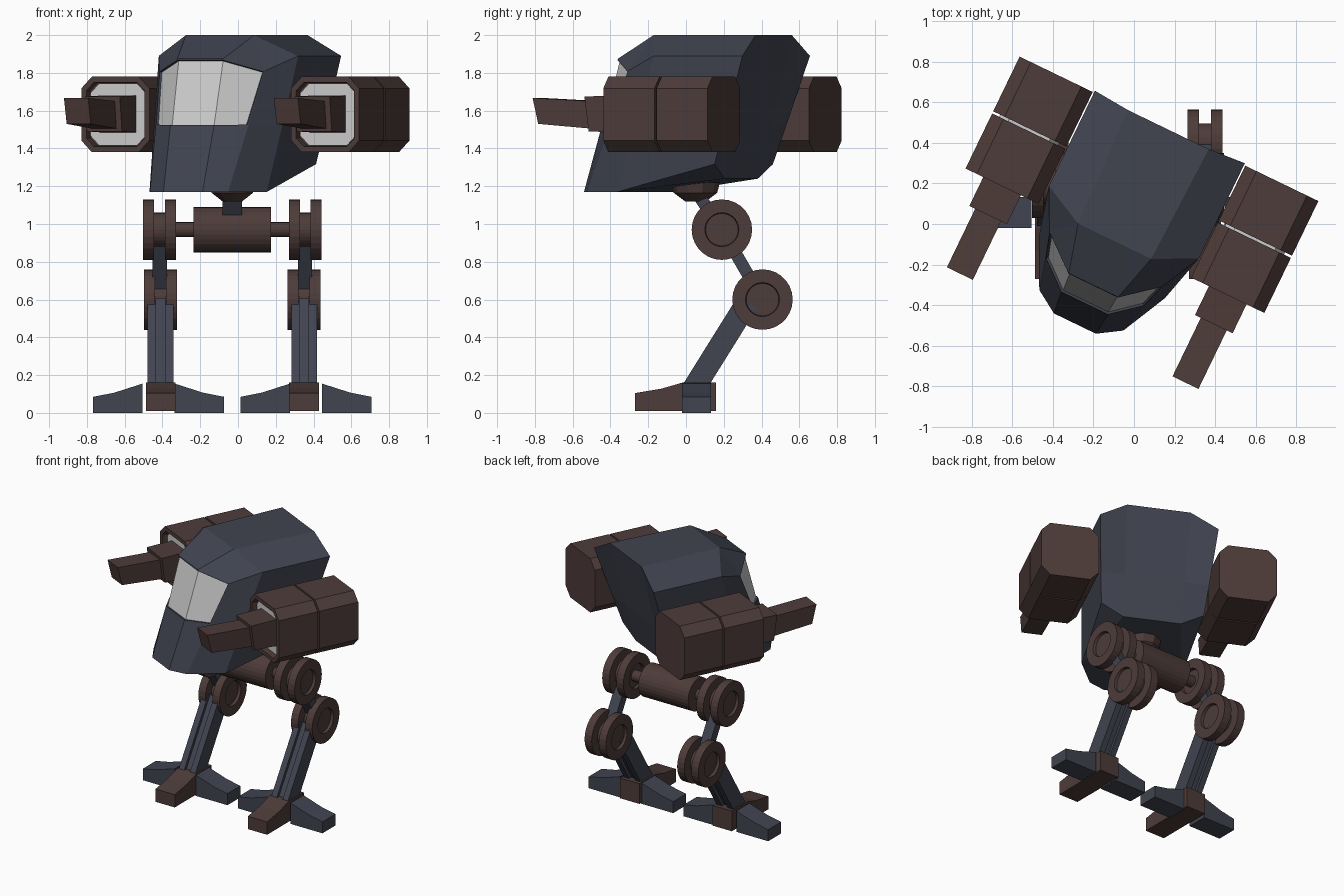
import bpy, bmesh, math
from mathutils import Matrix, Vector

if "Cube" in bpy.data.objects:
    bpy.data.objects.remove(bpy.data.objects["Cube"])


def material(name, rgb):
    m = bpy.data.materials.new(name)
    m.diffuse_color = (*rgb, 1)
    m.use_nodes = True
    m.node_tree.nodes["Principled BSDF"].inputs["Base Color"].default_value = m.diffuse_color
    return m


BLUE = material("blue_steel", (0.052, 0.058, 0.08))
BROWN = material("brown_metal", (0.075, 0.045, 0.041))
CX = -0.03                                    # centre line of the legs
UPPER = Matrix.Translation((CX, 0.05, 0)) @ Matrix.Rotation(math.radians(-25.8), 4, 'Z')
LOWER = Matrix.Translation((CX, 0, 0))


def finish(name, bm, mat, matrix):
    bmesh.ops.recalc_face_normals(bm, faces=bm.faces)
    bm.transform(matrix)
    me = bpy.data.meshes.new(name)
    bm.to_mesh(me)
    bm.free()
    ob = bpy.data.objects.new(name, me)
    bpy.context.collection.objects.link(ob)
    if mat:
        me.materials.append(mat)
    return ob


def prism(name, pts, lo, hi, axis, mat, matrix=LOWER, recess=None):
    """Extrude a 2D profile along x (points are y,z) or y (points are x,z).
    recess = (ends, rim, depth) sinks the middle of the chosen end caps."""
    bm = bmesh.new()
    place = (lambda p, t: (t, *p)) if axis == 'x' else (lambda p, t: (p[0], t, p[1]))
    a = [bm.verts.new(place(p, lo)) for p in pts]
    b = [bm.verts.new(place(p, hi)) for p in pts]
    caps = [bm.faces.new(a), bm.faces.new(b)]
    n = len(pts)
    for i in range(n):
        j = (i + 1) % n
        bm.faces.new((a[i], a[j], b[j], b[i]))
    bmesh.ops.recalc_face_normals(bm, faces=bm.faces)
    if recess:
        ends, rim, depth = recess
        for e in ends:
            bmesh.ops.inset_individual(bm, faces=[caps[e]], thickness=rim)
            bmesh.ops.inset_individual(bm, faces=[caps[e]], thickness=0.004, depth=-depth)
    return finish(name, bm, mat, matrix)


def circle(cy, cz, r, n=28):
    return [(cy + r * math.cos(2 * math.pi * i / n), cz + r * math.sin(2 * math.pi * i / n))
            for i in range(n)]


def rect(a0, a1, z0, z1):
    return [(a0, z0), (a1, z0), (a1, z1), (a0, z1)]


def bar(p, q, thick):
    p, q = Vector(p), Vector(q)
    d = (q - p).normalized() * thick / 2
    s = Vector((-d.y, d.x))
    return [tuple(p + s), tuple(q + s), tuple(q - s), tuple(p - s)]


def octagon(cx, cz, h, c):
    k = h - c
    return [(cx + x, cz + z) for x, z in ((-k, -h), (k, -h), (h, -k), (h, k),
                                          (k, h), (-k, h), (-h, k), (-h, -k))]


# Torso: half rings from top to bottom, each front centre to back centre
rings = [
    [(.2, -.15, 2), (.2, -.15, 2), (.2, -.15, 2), (.22, .46, 2), (.22, .46, 2)],
    [(.135, -.39, 1.875), (.31, -.247, 1.81), (.41, -.046, 1.89), (.41, .475, 1.89), (.22, .46, 2)],
    [(.128, -.49, 1.515), (.272, -.37, 1.52), (.377, -.173, 1.52), (.376, .352, 1.52), (.207, .348, 1.52)],
    [(.115, -.6, 1.17), (.23, -.527, 1.17), (.345, -.294, 1.17), (.355, .284, 1.317), (.2, .27, 1.24)],
]
bm = bmesh.new()
cache = {}


def vert(p):
    if p not in cache:
        cache[p] = bm.verts.new(p)
    return cache[p]


def face(*pts):
    vs = list(dict.fromkeys(vert(p) for p in pts))
    return bm.faces.new(vs) if len(vs) > 2 else None


def flip(p):
    return (-p[0], p[1], p[2])


window = []
for k in range(3):
    up, dn = rings[k], rings[k + 1]
    for i in range(4):
        quad = (up[i], up[i + 1], dn[i + 1], dn[i])
        for q in (quad, [flip(p) for p in quad]):
            f = face(*q)
            if k == 1 and i == 0:
                window.append(f)
    for i in (0, 4):
        f = face(up[i], dn[i], flip(dn[i]), flip(up[i]))
        if k == 1 and i == 0:
            window.append(f)
t, b = rings[0], rings[3]
face(t[0], t[4], flip(t[4]), flip(t[0]))
for i, j in ((0, 1), (1, 2), (2, 4)):
    face(b[i], b[j], flip(b[j]), flip(b[i]))
face(b[2], b[3], b[4])
face(*[flip(p) for p in b[2:5]])
bmesh.ops.recalc_face_normals(bm, faces=bm.faces)
bmesh.ops.inset_region(bm, faces=window, thickness=0.008, depth=0)
bmesh.ops.inset_region(bm, faces=window, thickness=0.002, depth=-0.012)
for f in window:
    f.material_index = 1
torso = finish("torso", bm, BLUE, UPPER)
torso.data.materials.append(None)             # grey cockpit window

# Arm pods with grey cores, gun housings and tilted barrels
for s, side in ((1, "left"), (-1, "right")):
    u = 0.617 * s
    shell = octagon(u, 1.58, .2, .062)
    prism(side + "_pod_rear", shell, .166, .465, 'y', BROWN, UPPER)
    prism(side + "_pod_front", shell, -.147, .154, 'y', BROWN, UPPER, ([0], .032, .04))
    prism(side + "_pod_core", octagon(u, 1.58, .162, .05), -.111, .3, 'y', None, UPPER)
    prism(side + "_gun_housing", [(-.305, 1.675), (-.1, 1.68), (-.1, 1.485), (-.28, 1.49)],
          u - .103, u + .103, 'x', BROWN, UPPER)
    prism(side + "_gun_barrel", [(-.625, 1.667), (-.28, 1.65), (-.28, 1.505), (-.592, 1.53)],
          u - .071, u + .071, 'x', BROWN, UPPER)

# Neck joint and strut
bm = bmesh.new()
for z0, z1, r0, r1 in ((1.165, 1.22, .115, .13), (1.12, 1.165, .055, .115)):
    bmesh.ops.create_cone(bm, cap_ends=True, segments=10, radius1=r0, radius2=r1, depth=z1 - z0,
                          matrix=Matrix.Translation((0, .05, (z0 + z1) / 2)))
finish("neck_joint", bm, BROWN, LOWER)
prism("neck_strut", bar((.04, 1.19), (.19, .97), .065), -.052, .052, 'x', BLUE)

# Pelvis
HIP, KNEE = (.19, .97), (.405, .6)
prism("pelvis", circle(*HIP, .12), -.205, .205, 'x', BROWN)
prism("hip_axle", circle(*HIP, .04, 16), -.37, .37, 'x', BROWN)

# Legs and feet
for s, side in ((1, "left"), (-1, "right")):
    def leg(part, pts, lo, hi, mat, recess=None):
        lo, hi = sorted((lo * s, hi * s))
        prism(side + "_" + part, pts, lo, hi, 'x', mat, LOWER, recess)

    for part, c, x in (("hip", HIP, .386), ("knee", KNEE, .38)):
        for lo, hi, end, tag in ((-.087, -.029, 0, "inner"), (.029, .087, 1, "outer")):
            e = end if s > 0 else 1 - end
            leg(part + "_disc_" + tag, circle(*c, .16), x + lo, x + hi, BROWN, ([e], .07, .02))
        leg(part + "_hub", circle(*c, .09), x - .04, x + .04, BROWN)
    leg("thigh", bar(HIP, KNEE, .065), .347, .423, BLUE)
    ankle, top = (.035, .12), (.325, .585)
    leg("shin_rail_inner", bar(ankle, top, .12), .312, .356, BLUE)
    leg("shin_rail_outer", bar(ankle, top, .12), .404, .448, BLUE)
    leg("shin_web", bar(ankle, top, .075), .35, .41, BLUE)
    leg("foot", [(-.27, .01), (.16, .01), (.16, .16), (-.02, .16), (-.13, .128), (-.27, .105)],
        .3, .458, BROWN)
    for tag, x0, d in (("inner", .305, -1), ("outer", .475, 1)):
        pts = [((x0 + d * o) * s, z) for o, z in ((0, 0), (0, .155), (.15, .107), (.262, .085), (.262, 0))]
        prism(side + "_toe_" + tag, pts, -.02, .132, 'y', BLUE)
